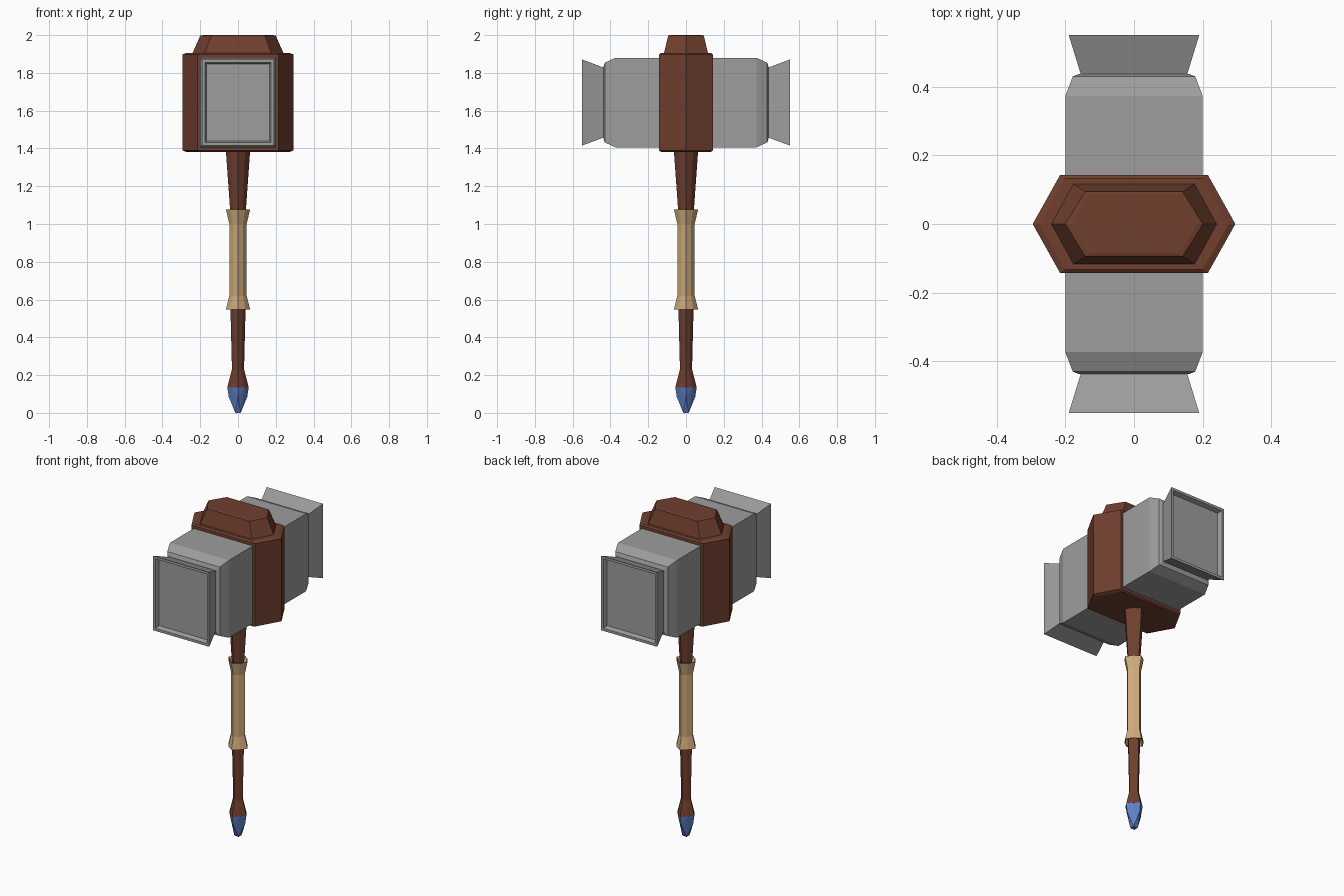
import bpy, bmesh
from math import cos, sin, pi

if "Cube" in bpy.data.objects:
    bpy.data.objects.remove(bpy.data.objects["Cube"])


def material(name, rgb):
    m = bpy.data.materials.new(name)
    m.diffuse_color = (*rgb, 1)
    m.use_nodes = True
    m.node_tree.nodes["Principled BSDF"].inputs["Base Color"].default_value = m.diffuse_color
    return m


WOOD = material("red_wood", (0.16, 0.05, 0.028))
WRAP = material("tan_wrap", (0.62, 0.41, 0.20))
GEM = material("blue_gem", (0.11, 0.22, 0.58))
STEEL = material("dark_steel", (0.34, 0.34, 0.34))


def finish(bm, name, mat):
    bmesh.ops.recalc_face_normals(bm, faces=bm.faces)
    me = bpy.data.meshes.new(name)
    bm.to_mesh(me)
    bm.free()
    ob = bpy.data.objects.new(name, me)
    bpy.context.collection.objects.link(ob)
    me.materials.append(mat)
    return ob


def loft(name, rings, mat, closed=False):
    """Skin equal-length point rings; cap both ends, or join last to first."""
    bm = bmesh.new()
    vs = [[bm.verts.new(p) for p in r] for r in rings]
    pairs = list(zip(vs, vs[1:]))
    if closed:
        pairs.append((vs[-1], vs[0]))
    else:
        bm.faces.new(vs[0])
        bm.faces.new(vs[-1])
    for a, b in pairs:
        for i in range(len(a)):
            j = (i + 1) % len(a)
            bm.faces.new((a[i], a[j], b[j], b[i]))
    return finish(bm, name, mat)


def octagon(r, z):
    """Eight-sided section, slimmer across the diagonals."""
    pts = []
    for i in range(8):
        q = r * (0.84 if i % 2 else 1)
        pts.append((q * cos(pi * i / 4), q * sin(pi * i / 4), z))
    return pts


def hexagon(tip, side, depth, z):
    return [(tip, 0, z), (side, depth, z), (-side, depth, z),
            (-tip, 0, z), (-side, -depth, z), (side, -depth, z)]


def rect(hx, hz, y, zc=1.643):
    return [(-hx, y, zc - hz), (hx, y, zc - hz), (hx, y, zc + hz), (-hx, y, zc + hz)]


# Wooden shaft with flared foot
loft("shaft", [octagon(r, z) for r, z in
               [(0.057, 0.135), (0.032, 0.23), (0.04, 0.55), (0.04, 1.05), (0.065, 1.40)]], WOOD)

# Grip sleeve with flared, hollow ends
loft("grip", [octagon(r, z) for r, z in
              [(0.038, 0.58), (0.059, 0.548), (0.064, 0.548), (0.046, 0.62),
               (0.046, 1.0), (0.064, 1.077), (0.059, 1.077), (0.038, 1.04)]], WRAP, closed=True)

# Faceted gem pommel
bm = bmesh.new()
for p in octagon(0.057, 0.137) + octagon(0.049, 0.085)[::2] + octagon(0.024, 0)[1::2]:
    bm.verts.new(p)
bmesh.ops.convex_hull(bm, input=bm.verts)
finish(bm, "pommel_gem", GEM)

# Hexagonal centre block with chamfered rims
loft("centre_block", [hexagon(*h) for h in
                      [(0.275, 0.2, 0.133, 1.382), (0.295, 0.215, 0.143, 1.39),
                       (0.295, 0.215, 0.143, 1.897), (0.275, 0.2, 0.133, 1.905)]], WOOD)

# Tapered cap on top
loft("top_cap", [hexagon(*h) for h in
                 [(0.243, 0.178, 0.118, 1.90), (0.2, 0.142, 0.094, 1.997),
                  (0.183, 0.13, 0.086, 2.0)]], WOOD)

# Hammer heads and their flared, recessed striking faces
for s, tag in ((-1, "front"), (1, "back")):
    loft(tag + "_head", [rect(hx, hz, s * y) for hx, hz, y in
                         [(0.2, 0.237, 0.1), (0.2, 0.237, 0.373),
                          (0.178, 0.211, 0.43), (0.16, 0.19, 0.437)]], STEEL)
    loft(tag + "_striking_face", [rect(hx, hz, s * y) for hx, hz, y in
                                  [(0.153, 0.183, 0.43), (0.19, 0.228, 0.55),
                                   (0.175, 0.212, 0.55), (0.166, 0.203, 0.525)]], STEEL)
